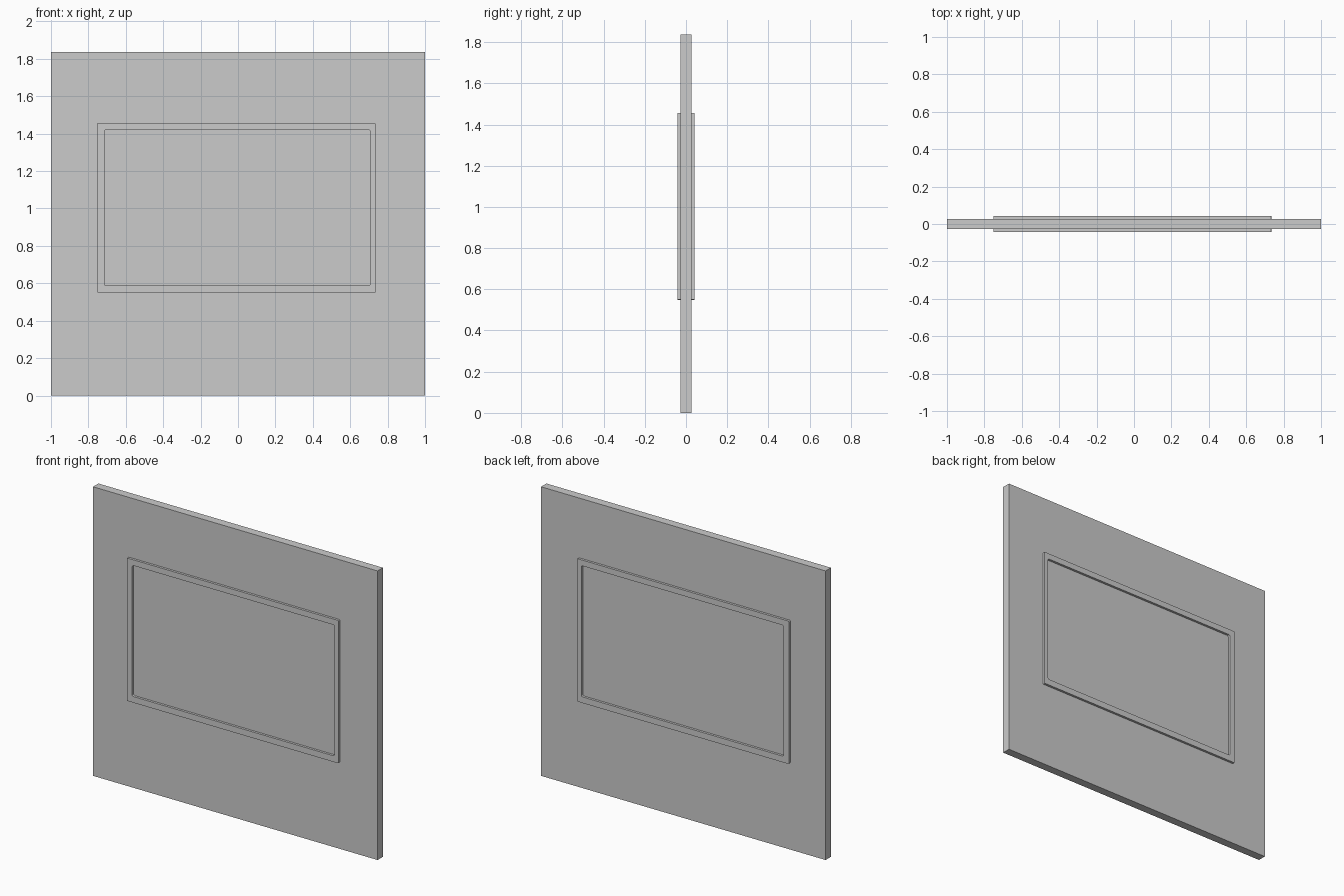
import bpy, bmesh, math

if "Cube" in bpy.data.objects:
    bpy.data.objects.remove(bpy.data.objects["Cube"])

PANEL_HALF = 0.027   # half thickness of the wall panel
FRAME_HALF = 0.042   # half thickness of the window frame
WIDTH, HEIGHT = 2.0, 1.837


def finish(bm, name):
    bmesh.ops.recalc_face_normals(bm, faces=bm.faces)
    mesh = bpy.data.meshes.new(name)
    bm.to_mesh(mesh)
    bm.free()
    obj = bpy.data.objects.new(name, mesh)
    bpy.context.collection.objects.link(obj)
    return obj


def rounded_rect(x0, x1, z0, z1, r, steps=4):
    """Outline points of a rectangle with rounded corners."""
    corners = [(x1 - r, z1 - r), (x0 + r, z1 - r), (x0 + r, z0 + r), (x1 - r, z0 + r)]
    pts = []
    for i, (cx, cz) in enumerate(corners):
        for s in range(steps + 1):
            a = math.pi / 2 * (i + s / steps)
            pts.append((cx + r * math.cos(a), cz + r * math.sin(a)))
    return pts


def ring(name, outer, inner, half):
    """Solid ring between two outlines, extruded along y."""
    bm = bmesh.new()
    loops = [[bm.verts.new((x, y, z)) for x, z in pts]
             for pts, y in ((outer, -half), (outer, half), (inner, half), (inner, -half))]
    n = len(outer)
    for k in range(4):
        a, b = loops[k], loops[(k + 1) % 4]
        for i in range(n):
            j = (i + 1) % n
            bm.faces.new((a[i], a[j], b[j], b[i]))
    return finish(bm, name)


# Wall panel
bm = bmesh.new()
bmesh.ops.create_cube(bm, size=1)
for v in bm.verts:
    v.co = (v.co.x * WIDTH, v.co.y * 2 * PANEL_HALF, (v.co.z + 0.5) * HEIGHT)
finish(bm, "wall_panel")

# Raised window frame, standing proud on both sides
ring("window_frame",
     rounded_rect(-0.752, 0.735, 0.549, 1.457, 0.005),
     rounded_rect(-0.715, 0.707, 0.588, 1.420, 0.010),
     FRAME_HALF)
